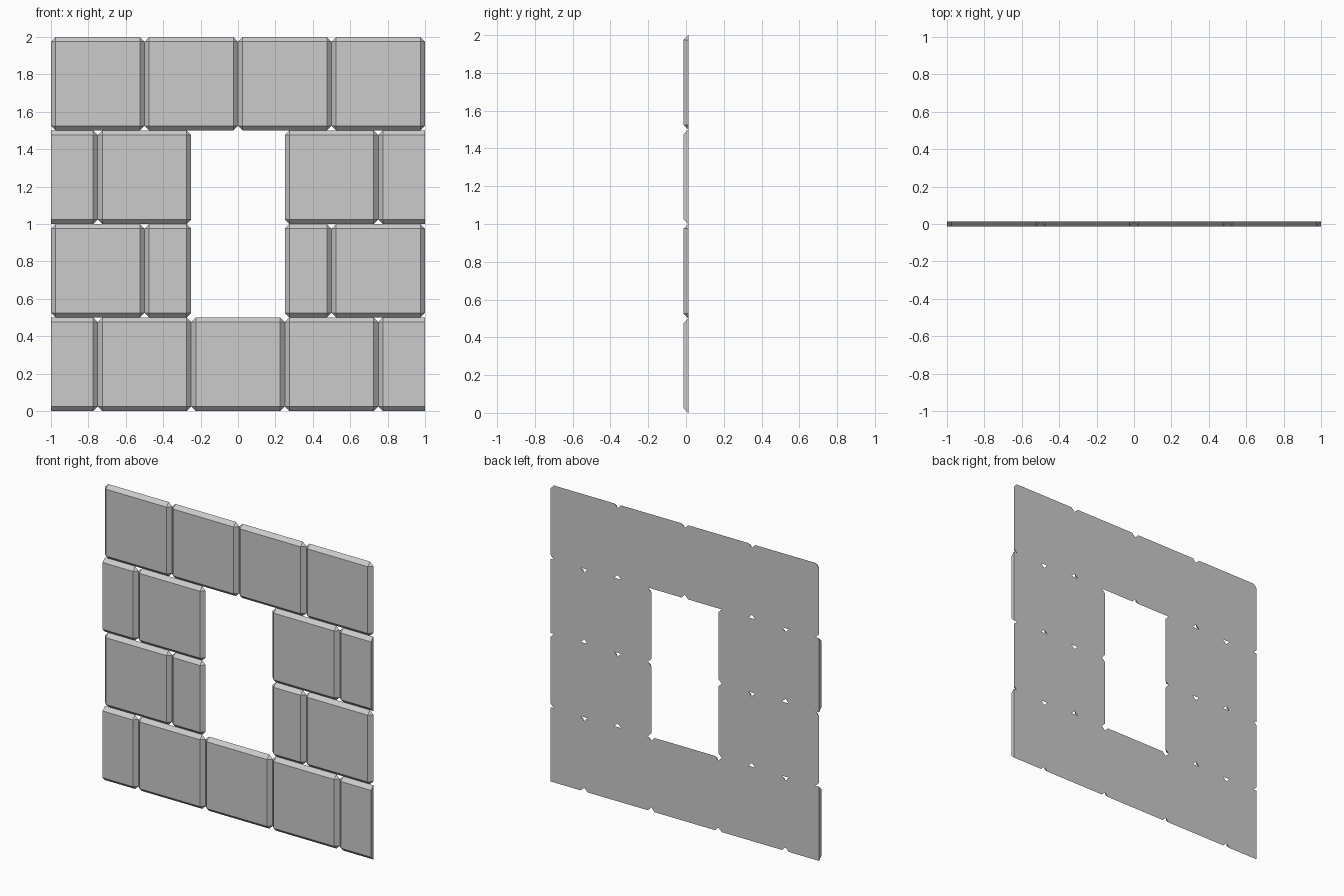
import bpy, bmesh

if "Cube" in bpy.data.objects:
    bpy.data.objects.remove(bpy.data.objects["Cube"])

H = 0.5       # course height
C = 0.025     # chamfer width, also the wall thickness
YF, YB = -C / 2, C / 2


def add_block(bm, x0, x1, z0):
    """Stone with chamfered front and clipped corners; sawn flat at the wall end if half a stone."""
    z1 = z0 + H
    half = x1 - x0 < 0.4
    l = 0 if half and x0 == -1 else C
    r = 0 if half and x1 == 1 else C
    zi0, zi1 = z0 + C, z1 - C

    def vert(x, y, z):
        return bm.verts.new((x, y, z))

    # front rectangle corners: bottom left, bottom right, top right, top left
    front = [vert(x0 + l, YF, zi0), vert(x1 - r, YF, zi0),
             vert(x1 - r, YF, zi1), vert(x0 + l, YF, zi1)]

    # back outline: each corner gives an incoming and an outgoing vertex
    def corner(a, b):
        va = vert(a[0], YB, a[1])
        return (va, va) if a == b else (va, vert(b[0], YB, b[1]))

    back = [
        corner((x0, zi0 if l else z0), (x0 + l, z0)),
        corner((x1 - r, z0), (x1, zi0 if r else z0)),
        corner((x1, zi1 if r else z1), (x1 - r, z1)),
        corner((x0 + l, z1), (x0, zi1 if l else z1)),
    ]
    faces = [bm.faces.new(front)]
    outline = []
    for i in range(4):
        j = (i + 1) % 4
        a, b = back[i]
        outline.append(a)
        if a is not b:
            outline.append(b)
            faces.append(bm.faces.new((front[i], a, b)))
        faces.append(bm.faces.new((front[i], b, back[j][0], front[j])))
    faces.append(bm.faces.new(outline[::-1]))
    bmesh.ops.recalc_face_normals(bm, faces=faces)


def add_course(name, row, spans):
    bm = bmesh.new()
    for x0, x1 in spans:
        add_block(bm, x0, x1, row * H)
    mesh = bpy.data.meshes.new(name)
    bm.to_mesh(mesh)
    bm.free()
    obj = bpy.data.objects.new(name, mesh)
    bpy.context.collection.objects.link(obj)


def mirrored(spans):
    return spans + [(-b, -a) for a, b in spans]


# Four courses in running bond around the window opening
add_course("sill_course", 0, mirrored([(0.25, 0.75), (0.75, 1)]) + [(-0.25, 0.25)])
add_course("lower_jamb_course", 1, mirrored([(0.25, 0.5), (0.5, 1)]))
add_course("upper_jamb_course", 2, mirrored([(0.25, 0.75), (0.75, 1)]))
add_course("lintel_course", 3, mirrored([(0, 0.5), (0.5, 1)]))
